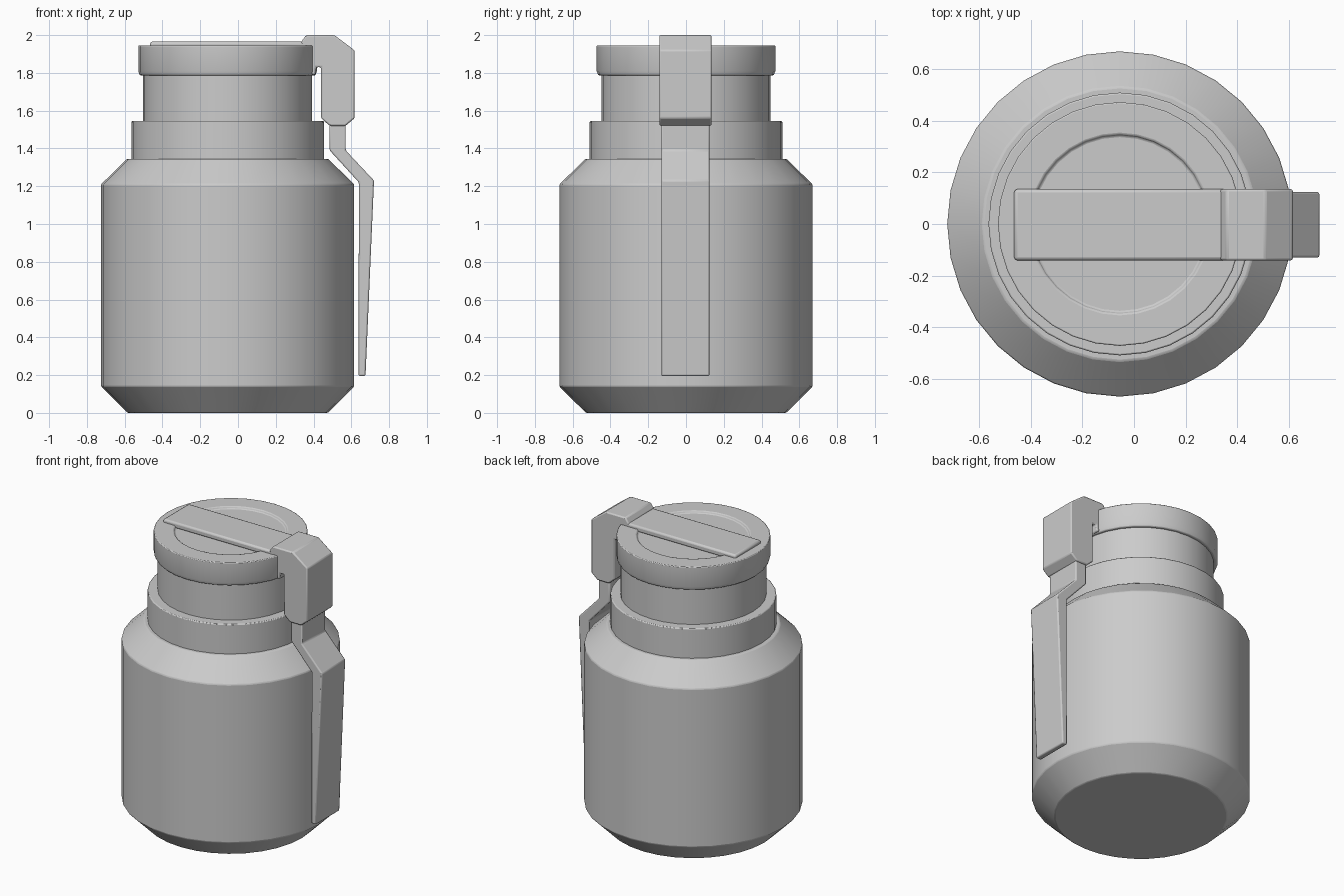
import bpy, bmesh
from math import cos, sin, tau, radians

if "Cube" in bpy.data.objects:
    bpy.data.objects.remove(bpy.data.objects["Cube"])

CX, SEG = -0.055, 32


def finish(name, bm, bevel):
    bmesh.ops.recalc_face_normals(bm, faces=bm.faces[:])
    me = bpy.data.meshes.new(name)
    bm.to_mesh(me)
    bm.free()
    ob = bpy.data.objects.new(name, me)
    bpy.context.collection.objects.link(ob)
    mod = ob.modifiers.new("soft_edges", 'BEVEL')
    mod.width, mod.segments = bevel, 2
    mod.limit_method, mod.angle_limit = 'ANGLE', radians(30)
    bpy.ops.object.select_all(action='DESELECT')
    ob.select_set(True)
    bpy.context.view_layer.objects.active = ob
    bpy.ops.object.shade_smooth_by_angle(angle=radians(35))
    return ob


def lathe(name, profile, bevel=0.006):
    """Closed turned solid from (radius, z) points, bottom to top."""
    bm = bmesh.new()
    rings = [[bm.verts.new((CX + r * cos(tau * i / SEG), r * sin(tau * i / SEG), z))
              for i in range(SEG)] for r, z in profile]
    for a, b in zip(rings, rings[1:]):
        for i in range(SEG):
            j = (i + 1) % SEG
            bm.faces.new((a[i], a[j], b[j], b[i]))
    bm.faces.new(rings[0])
    bm.faces.new(rings[-1])
    return finish(name, bm, bevel)


def plate(name, outline, half_width, bevel=0.008):
    """Side outline in (x, z) extruded across y."""
    bm = bmesh.new()
    sides = [[bm.verts.new((x, s * half_width - 0.003, z)) for x, z in outline] for s in (-1, 1)]
    a, b = sides
    n = len(outline)
    bm.faces.new(a)
    bm.faces.new(b)
    for i in range(n):
        j = (i + 1) % n
        bm.faces.new((a[i], a[j], b[j], b[i]))
    return finish(name, bm, bevel)


# Canister with chamfered base and shoulder
lathe("body", [(0.53, 0), (0.67, 0.14), (0.67, 1.21), (0.532, 1.345)])
# Stepped collar and neck
lathe("collar", [(0.51, 1.33), (0.51, 1.545)])
lathe("neck", [(0.448, 1.53), (0.448, 1.80)])
# Cap with a shallow round recess in the top
lathe("cap", [(0.465, 1.787), (0.473, 1.81), (0.473, 1.945),
              (0.35, 1.945), (0.342, 1.93)], 0.005)

# Flat strap across the cap, corners rounded in plan
plate("top_strap", [(-0.465, 1.925), (-0.465, 1.966), (0.37, 1.966), (0.37, 1.925)], 0.138, 0.012)

# Chunky hinge head that hooks over the cap rim
plate("lever_head", [(0.335, 1.94), (0.335, 1.965), (0.36, 2.0), (0.51, 2.0), (0.617, 1.92),
                     (0.617, 1.56), (0.57, 1.52), (0.485, 1.52), (0.44, 1.56), (0.44, 1.83),
                     (0.415, 1.83), (0.41, 1.79), (0.39, 1.79), (0.38, 1.94)], 0.138)

# Cranked neck and long tapering lever
plate("lever", [(0.485, 1.54), (0.57, 1.54), (0.57, 1.39), (0.72, 1.23), (0.675, 0.195),
                (0.638, 0.195), (0.64, 1.22), (0.485, 1.39)], 0.127)
